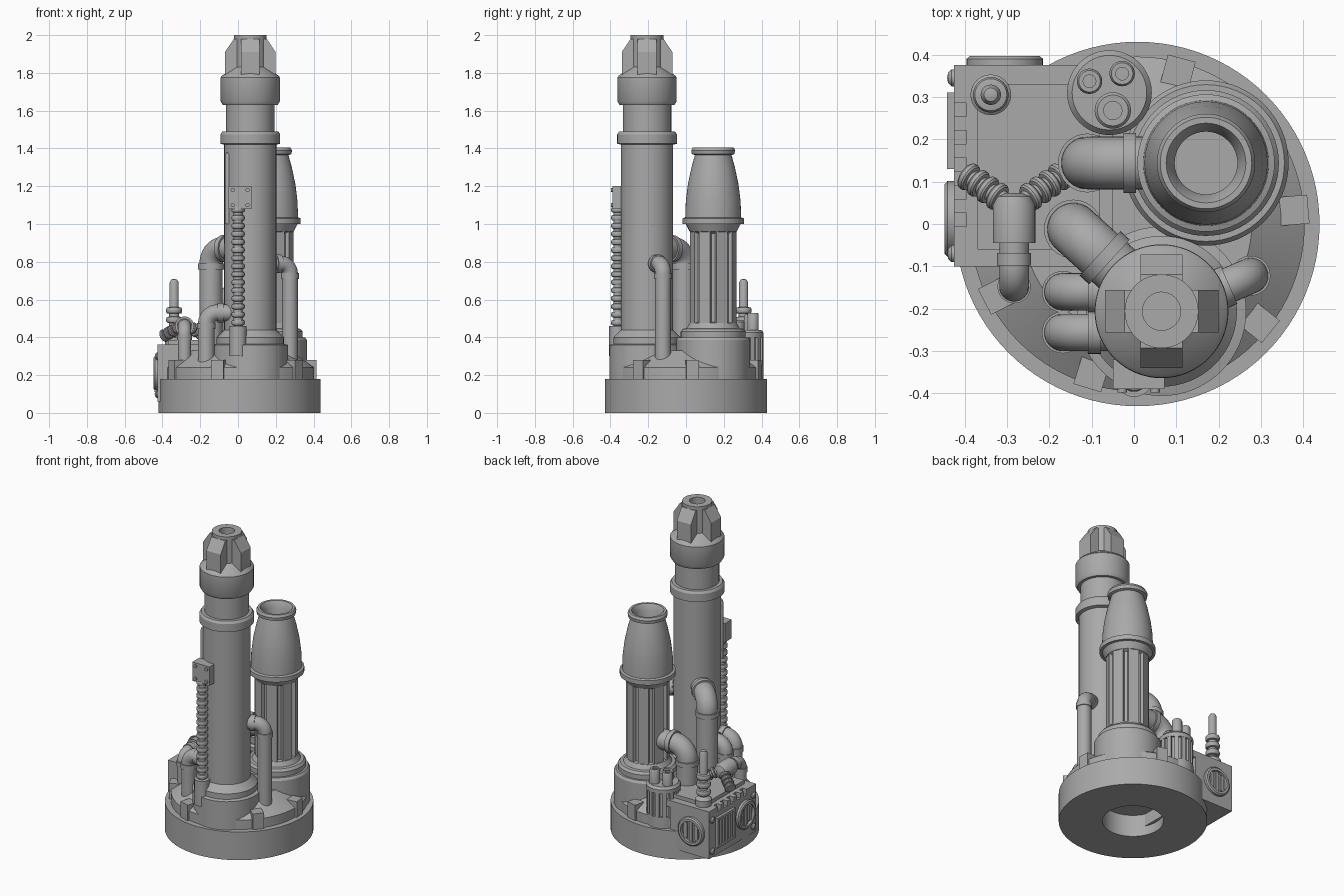
import bpy, bmesh
from math import pi, cos, sin, radians, atan2
from mathutils import Vector, Matrix

cube = bpy.data.objects.get("Cube")
if cube:
    bpy.data.objects.remove(cube)

metal = bpy.data.materials.new("plain grey")
metal.use_nodes = True
GREY = (0.4, 0.4, 0.4, 1)
metal.diffuse_color = GREY
metal.node_tree.nodes["Principled BSDF"].inputs["Base Color"].default_value = GREY
parts = []


def finish(name, bm):
    bmesh.ops.recalc_face_normals(bm, faces=bm.faces)
    mesh = bpy.data.meshes.new(name)
    bm.to_mesh(mesh)
    bm.free()
    mesh.materials.append(metal)
    obj = bpy.data.objects.new(name, mesh)
    bpy.context.collection.objects.link(obj)
    parts.append(obj)
    return obj


def skin(bm, rings):
    for a, b in zip(rings, rings[1:]):
        n = max(len(a), len(b))
        for i in range(n):
            quad = [a[i % len(a)], a[(i + 1) % len(a)], b[(i + 1) % len(b)], b[i % len(b)]]
            bm.faces.new(list(dict.fromkeys(quad)))


def lathe(name, profile, loc, axis=(0, 0, 1), segs=48):
    """Spin (radius, height) pairs around an axis through loc."""
    bm = bmesh.new()
    turn = Matrix.Translation(loc) @ Vector(axis).to_track_quat('Z', 'Y').to_matrix().to_4x4()
    rings = []
    for r, h in profile:
        count = segs if r > 0 else 1
        rings.append([bm.verts.new(turn @ Vector((r * cos(2 * pi * i / count), r * sin(2 * pi * i / count), h)))
                      for i in range(count)])
    skin(bm, rings)
    return finish(name, bm)


def rod(name, r, h0, h1, loc, axis=(0, 0, 1), segs=32):
    return lathe(name, [(0, h0), (r, h0), (r, h1), (0, h1)], loc, axis, segs)


def box(name, lo, hi, loc=(0, 0, 0), angle=0):
    """Box between two corners, then turned about z and moved to loc."""
    bm = bmesh.new()
    lo, hi = Vector(lo), Vector(hi)
    size = Matrix.Diagonal((*(hi - lo), 1))
    move = Matrix.Translation(loc) @ Matrix.Rotation(angle, 4, 'Z') @ Matrix.Translation((lo + hi) / 2)
    bmesh.ops.create_cube(bm, size=1, matrix=move @ size)
    return finish(name, bm)


def elbow_pipe(name, start, end, z, r, bottom, bend):
    """Pipe leaving start level at height z, then turning down at end."""
    s, e = Vector((*start, z)), Vector((*end, z))
    out = (e - s).normalized()
    side, down = out.cross(Vector((0, 0, 1))), Vector((0, 0, -1))
    path = [(s, out)]
    for i in range(13):
        a = i / 12 * pi / 2
        path.append((e - out * bend + down * bend + out * bend * sin(a) - down * bend * cos(a),
                     out * cos(a) + down * sin(a)))
    path.append((Vector((*end, bottom)), down))
    bm = bmesh.new()
    rings = []
    for p, t in path:
        up = t.cross(side)
        rings.append([bm.verts.new(p + r * (side * cos(k * pi / 16) + up * sin(k * pi / 16))) for k in range(32)])
    skin(bm, rings)
    finish(name, bm)
    rod(name + "_collar", r * 1.12, -0.025, 0.005, (*end, z - bend))
    rod(name + "_wall_collar", r * 1.15, -0.03, 0.0, e - out * bend, out)


def bellows(name, core, rib, length, count, loc, axis=(0, 0, 1)):
    step = length / count
    prof = [(0, 0)]
    for i in range(count):
        prof += [(r, (i + f) * step) for r, f in
                 ((core, 0), (core, .3), (rib * .9, .35), (rib, .5), (rib, .8), (rib * .9, .95), (core, 1))]
    lathe(name, prof + [(0, length)], loc, axis, 24)


# Round base with a recess underneath, and sloped upper tier
MID = (0.008, 0, 0)
lathe("base_disc", [(0, .14), (.177, .14), (.177, 0), (.43, 0), (.43, .18), (0, .18)], MID, segs=96)
lathe("base_tier", [(0, .17), (.395, .17), (.395, .24), (.27, .33), (0, .33)], MID, segs=96)
for deg in (75, 5, -39, -107, -153):
    box("rim_clamp", (.335, -.034, .17), (.405, .034, .28), MID, radians(deg))

# Tall tower
TX, TY = 0.065, -0.206
T = (TX, TY, 0)
lathe("tower_foot", [(0, .17), (.2, .17), (.2, .36), (.178, .365), (.178, .40), (.138, .44), (0, .44)], T, segs=64)
lathe("tower_shaft", [(0, .4), (.138, .4), (.138, 1.42), (.158, 1.425), (.158, 1.475), (.148, 1.49), (.128, 1.49),
                      (.128, 1.63), (.145, 1.63), (.157, 1.65), (.157, 1.775), (.15, 1.785), (.1, 1.82),
                      (.087, 1.83), (.087, 2), (.045, 2), (.045, 1.95), (0, 1.95)], T, segs=64)

# Four sloped fins around the tower tip
for k in range(4):
    bm = bmesh.new()
    turn = Matrix.Translation(T) @ Matrix.Rotation(k * pi / 2, 4, 'Z')
    edge = [(.05, 1.78), (.134, 1.78), (.134, 1.91), (.087, 1.98), (.05, 1.98)]
    sides = [[bm.verts.new(turn @ Vector((x, w, z))) for x, z in edge] for w in (-.05, .05)]
    skin(bm, sides)
    for f in sides:
        bm.faces.new(f)
    finish("tip_fin", bm)

# Ribbed hose with junction box, and side rod on the tower
rod("hose_socket", .046, .3, .46, (0, -.362, 0))
bellows("ribbed_hose", .023, .034, .64, 15, (0, -.362, .45))
box("junction_box", (-.05, -.39, 1.08), (.072, -.32, 1.2))
for x in (-.028, .05):
    for z in (1.1, 1.18):
        rod("junction_bolt", .011, 0, .008, (x, -.39, z), (0, -1, 0), 12)
lathe("side_rod", [(0, 1), (.016, 1), (.016, 1.36), (.011, 1.375), (0, 1.38)], (-.054, -.272, 0), segs=16)
for z in (1.05, 1.32):
    box("rod_bracket", (-.065, -.28, z), (-.03, -.255, z + .025))

# Chimney silo with ribbed waist
S = (0.17, 0.144, 0)
lathe("silo_foot", [(0, .17), (.195, .17), (.195, .385), (.185, .4), (.172, .4), (.172, .43), (.16, .445),
                    (.12, .45), (0, .45)], S, segs=64)
lathe("silo_body", [(0, .44), (.145, .44), (.125, .475), (.106, .48), (.106, .95), (.125, .96), (.145, 1), (.162, 1),
                    (.162, 1.03), (.148, 1.035), (.145, 1.12), (.134, 1.21), (.115, 1.3), (.097, 1.365), (.113, 1.37),
                    (.116, 1.39), (.108, 1.405), (.094, 1.405), (.074, 1.37), (.074, 1.25), (0, 1.25)], S, segs=64)
for k in range(8):
    box("silo_rib", (.08, -.032, .47), (.121, .032, .97), S, (k + .5) * pi / 4)

# Elbow pipes
elbow_pipe("silo_pipe", (.1, .144), (-.11, .144), .61, .062, .3, .085)
elbow_pipe("tower_pipe", (.03, -.17), (-.143, -.012), .87, .062, .3, .085)
elbow_pipe("upper_low_pipe", (0, -.16), (-.168, -.16), .53, .044, .25, .06)
elbow_pipe("lower_low_pipe", (0, -.256), (-.168, -.256), .53, .044, .25, .06)
elbow_pipe("right_pipe", (.12, -.19), (.275, -.122), .79, .042, .25, .055)

# Vented canister with three stubs
C = (-.058, .31, 0)
lathe("canister", [(0, .17), (.1, .17), (.1, .25), (.086, .25), (.086, .4), (.1, .4), (.1, .425), (.088, .44),
                   (0, .44)], C)
for k in range(14):
    box("canister_rib", (.07, -.012, .24), (.099, .012, .41), C, k * pi / 7)
for x, y, r, top in ((-.105, .337, .03, .52), (-.028, .355, .03, .53), (-.05, .268, .043, .49)):
    lathe("canister_stub", [(0, .43), (r, .43), (r, top - .008), (r * .85, top), (r * .5, top), (r * .5, top - .01),
                            (0, top - .01)], (x, y, 0), segs=24)

# Equipment box with toothed upper edge and raised lid
box("equipment_box", (-.425, -.1, .06), (-.15, .375, .33))
box("box_top", (-.395, -.1, .32), (-.05, .375, .362))
box("box_lid", (-.37, -.06, .35), (-.08, .33, .385))
cuts = [(.27 - .065 * i) for i in range(5)]
starts = [.375] + [c - .016 for c in cuts]
ends = [c + .016 for c in cuts] + [-.1]
for hi, lo in zip(starts, ends):
    box("edge_tooth", (-.425, lo, .32), (-.39, hi, .362))
for y in (-.07, .345):
    for z in (.1, .3):
        lathe("box_bolt", [(0, -.01), (.02, -.01), (.02, .006), (.012, .014), (0, .016)], (-.425, y, z), (-1, 0, 0), 16)


# Round grilles on two sides, slatted grille between them
def round_grille(loc, out):
    side = Vector(out).cross((0, 0, 1))
    lathe("grille_ring", [(0, -.01), (.09, -.01), (.09, .015), (.082, .022), (.066, .022), (.066, .004), (0, .004)],
          loc, out)
    for k, h in ((-1, .05), (0, .062), (1, .05)):
        p = Vector(loc) + side * k * .038
        box("grille_bar", (-.01, -.011, -h), (.014, .011, h), p, atan2(out[1], out[0]))


round_grille((-.305, .375, .21), (0, 1, 0))
round_grille((-.425, .012, .21), (-1, 0, 0))
box("slat_frame", (-.43, .13, .11), (-.42, .31, .3))
for z in (.11, .285):
    box("slat_rail", (-.442, .13, z), (-.42, .31, z + .015))
for k in range(6):
    box("slat", (-.442, .13 + k * .0325, .11), (-.42, .1475 + k * .0325, .3))

# Antenna
lathe("antenna", [(0, .36), (.048, .36), (.048, .4), (.03, .415), (.024, .42), (.024, .69), (.016, .705), (0, .71)],
      (-.338, .305, 0), segs=24)
bellows("antenna_insulator", .026, .042, .15, 3, (-.338, .305, .41))

# Forked pipe with two ribbed branches
elbow_pipe("fork_pipe", (-.283, 0), (-.283, -.148), .46, .035, .25, .05)
lathe("fork_body", [(0, -.045), (.05, -.045), (.05, .045), (.04, .065), (.02, .073), (0, .073)], (-.283, 0, .46),
      (0, 1, 0), 32)
for s in (-1, 1):
    bellows("fork_branch", .022, .034, .12, 4, (-.283 + s * .025, .055, .455), (s * .8, .55, -.45))

# Smooth round surfaces while keeping hard edges
bpy.ops.object.select_all(action='DESELECT')
for obj in parts:
    obj.select_set(True)
bpy.context.view_layer.objects.active = parts[0]
bpy.ops.object.shade_smooth_by_angle(angle=radians(32))
